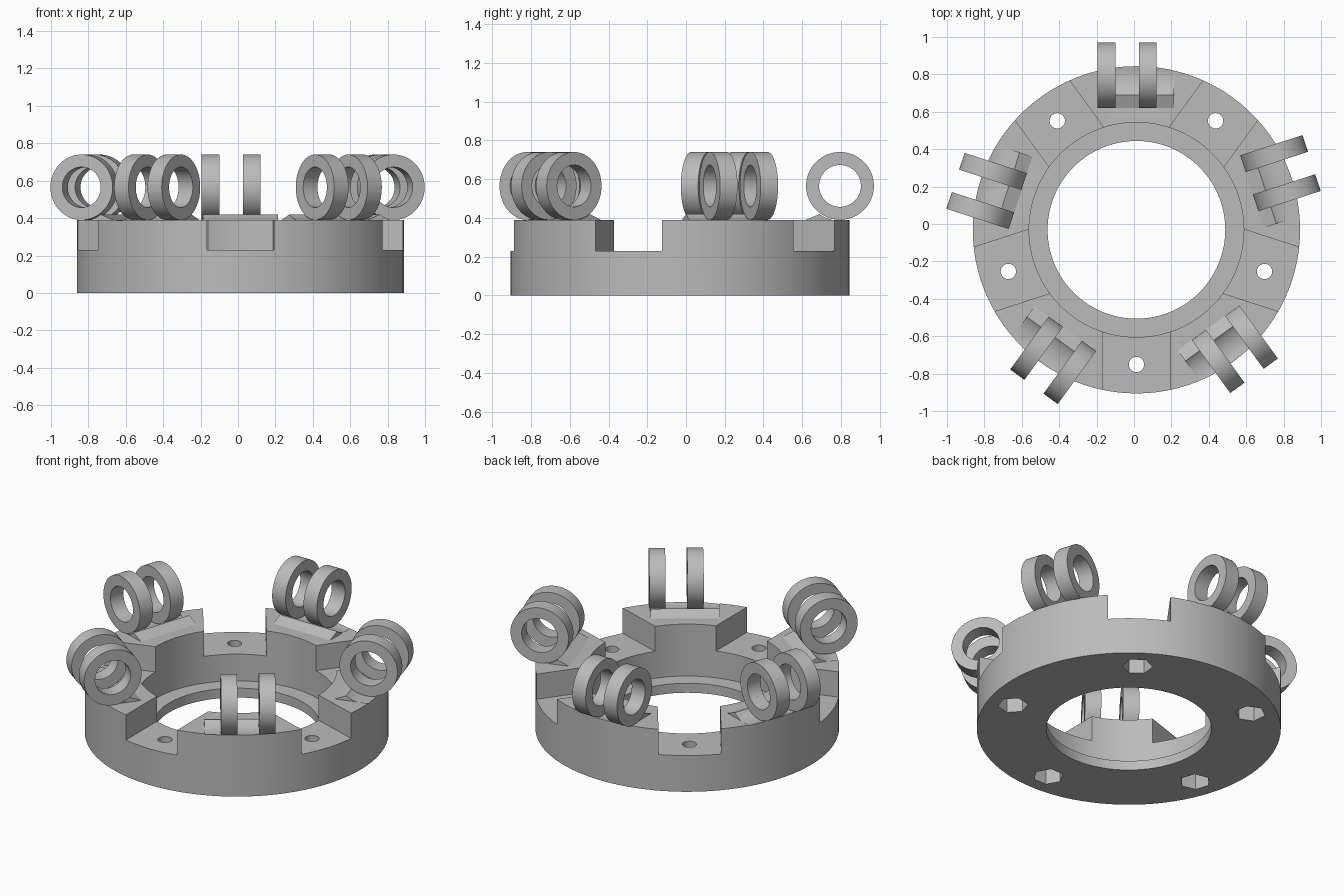
import bpy, bmesh, math
from mathutils import Matrix, Vector

CENTRE = Vector((0.013, -0.031, 0))
TOP, FLOOR = 0.39, 0.23
AXLE_R, AXLE_Z = 0.826, 0.565
STEP = math.tau / 5

old = bpy.data.objects.get("Cube")
if old:
    bpy.data.objects.remove(old, do_unlink=True)

grey = bpy.data.materials.new("plain_grey")
grey.use_nodes = True
grey.diffuse_color = (0.5, 0.5, 0.5, 1)
bsdf = next(n for n in grey.node_tree.nodes if n.type == 'BSDF_PRINCIPLED')
bsdf.inputs["Base Color"].default_value = grey.diffuse_color


def finish(bm, name):
    bmesh.ops.recalc_face_normals(bm, faces=bm.faces[:])
    mesh = bpy.data.meshes.new(name)
    bm.to_mesh(mesh)
    bm.free()
    mesh.materials.append(grey)
    obj = bpy.data.objects.new(name, mesh)
    bpy.context.collection.objects.link(obj)
    return obj


def smooth(obj):
    bpy.ops.object.select_all(action='DESELECT')
    obj.select_set(True)
    bpy.context.view_layer.objects.active = obj
    bpy.ops.object.shade_smooth_by_angle(angle=math.radians(30))


def lathe(bm, profile, segments, matrix=Matrix()):
    """Closed (radius, height) profile turned about z."""
    rows = []
    for i in range(segments):
        a = math.tau * i / segments
        rows.append([bm.verts.new(matrix @ Vector((r * math.cos(a), r * math.sin(a), z)))
                     for r, z in profile])
    n = len(profile)
    for i in range(segments):
        a, b = rows[i], rows[(i + 1) % segments]
        for j in range(n):
            k = (j + 1) % n
            bm.faces.new((a[j], b[j], b[k], a[k]))


def rod(bm, matrix, radius, depth, segments):
    bmesh.ops.create_cone(bm, cap_ends=True, segments=segments, radius1=radius,
                          radius2=radius, depth=depth, matrix=matrix)


def station(k, offset=0.0):
    """Frame whose +y points outward at the k-th roller seat."""
    return Matrix.Translation(CENTRE) @ Matrix.Rotation(k * STEP + offset, 4, 'Z')


SIDEWAYS = Matrix.Rotation(math.pi / 2, 4, 'Y')

# Base ring with an inner lip
bm = bmesh.new()
lathe(bm, [(0.475, 0), (0.875, 0), (0.875, TOP), (0.574, TOP), (0.574, 0.06), (0.475, 0.06)],
      100, Matrix.Translation(CENTRE))
base = finish(bm, "base_ring")

# Cutters: notches, bolt holes, nut pockets and roller grooves
notch, bolt, nut, groove = [bmesh.new() for _ in range(4)]
for k in range(5):
    gap = station(k, math.pi)
    box = Matrix.Translation((0, 0.72, FLOOR + 0.2)) @ Matrix.Diagonal((0.36, 0.6, 0.4, 1))
    bmesh.ops.create_cube(notch, size=1, matrix=gap @ box)
    rod(bolt, gap @ Matrix.Translation((0, 0.72, 0.15)), 0.041, 0.5, 32)
    rod(nut, gap @ Matrix.Translation((0, 0.72, 0)) @ Matrix.Rotation(math.pi / 2, 4, 'Z'),
        0.088, 0.2, 6)
    rod(groove, station(k) @ Matrix.Translation((0, AXLE_R, AXLE_Z)) @ SIDEWAYS, 0.18, 0.4, 96)

cutters = []
for bm, name in ((notch, "notch_cutter"), (bolt, "bolt_cutter"),
                 (nut, "nut_cutter"), (groove, "groove_cutter")):
    cutter = finish(bm, name)
    cutter.hide_render = True
    mod = base.modifiers.new(name, 'BOOLEAN')
    mod.operation, mod.solver, mod.object = 'DIFFERENCE', 'EXACT', cutter
    cutters.append(cutter)

bpy.context.view_layer.update()
graph = bpy.context.evaluated_depsgraph_get()
carved = bpy.data.meshes.new_from_object(base.evaluated_get(graph))
base.modifiers.clear()
base.data = carved
for cutter in cutters:
    bpy.data.objects.remove(cutter, do_unlink=True)
smooth(base)

# Rollers and the hollowed ridge behind each pair
ridge_profile = [(0.65, TOP), (0.721, 0.42)]
for i in range(1, 9):
    y = 0.721 + (0.784 - 0.721) * i / 8
    ridge_profile.append((y, AXLE_Z - math.sqrt(0.18 ** 2 - (AXLE_R - y) ** 2)))
for k in range(5):
    frame = station(k)
    bm = bmesh.new()
    ends = [[bm.verts.new(frame @ Vector((x, y, z))) for y, z in ridge_profile]
            for x in (-0.2, 0.2)]
    for end in ends:
        bm.faces.new(end)
    n = len(ridge_profile)
    for j in range(n):
        m = (j + 1) % n
        bm.faces.new((ends[0][j], ends[0][m], ends[1][m], ends[1][j]))
    smooth(finish(bm, f"seat_ridge_{k + 1}"))

    for side, x in (("a", -0.16), ("b", 0.06)):
        bm = bmesh.new()
        lathe(bm, [(0.108, -0.047), (0.175, -0.047), (0.175, 0.047), (0.108, 0.047)], 64,
              frame @ Matrix.Translation((x, AXLE_R, AXLE_Z)) @ SIDEWAYS)
        smooth(finish(bm, f"roller_ring_{k + 1}{side}"))
